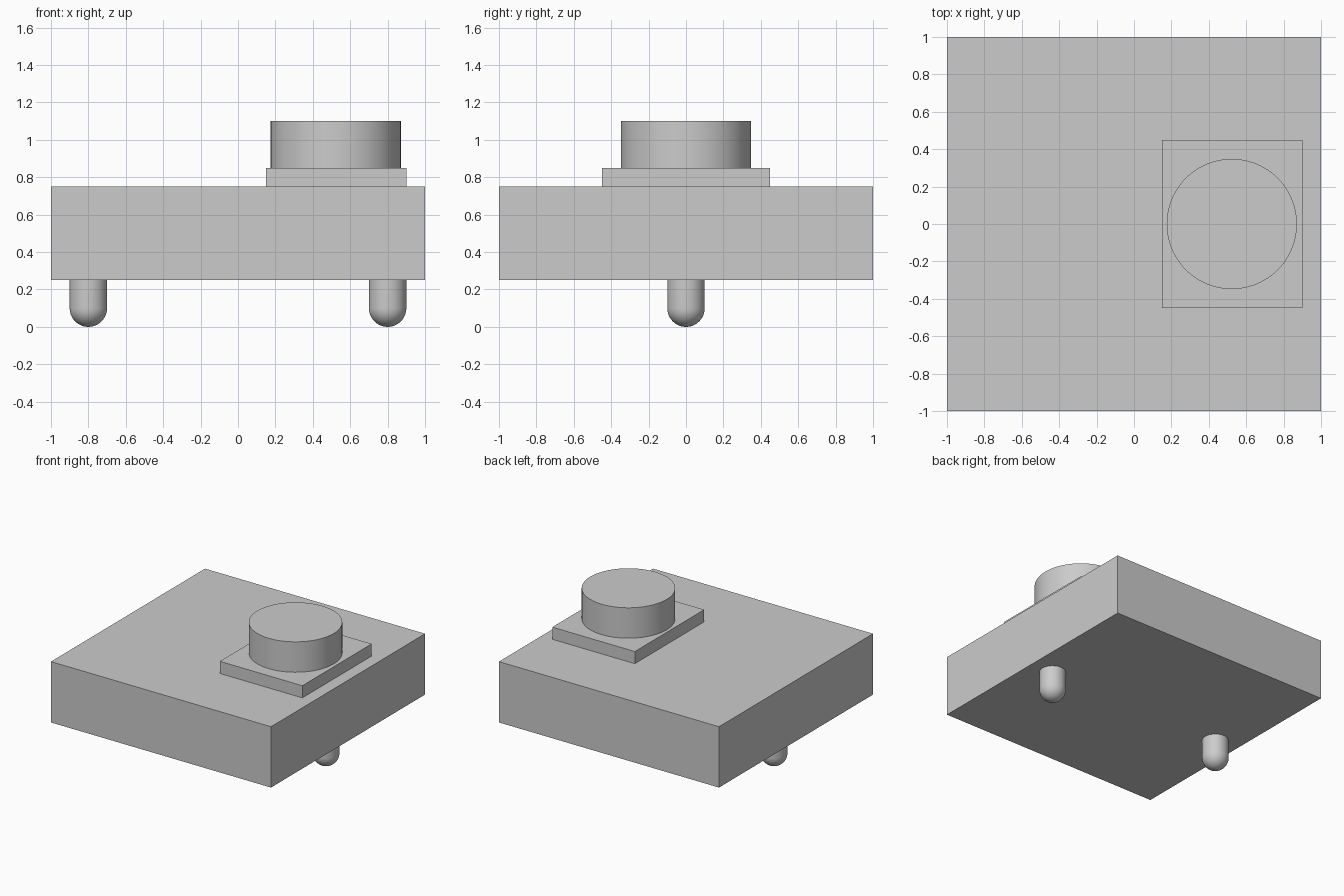
import bpy
import bmesh
from math import radians, sin, cos, pi

if "Cube" in bpy.data.objects:
    bpy.data.objects.remove(bpy.data.objects["Cube"], do_unlink=True)

# One plain grey for every part
grey = bpy.data.materials.new("light grey")
grey.use_nodes = True
grey.diffuse_color = (0.6, 0.6, 0.6, 1)
grey.node_tree.nodes["Principled BSDF"].inputs["Base Color"].default_value = grey.diffuse_color


def finish(name, smooth=False):
    obj = bpy.context.object
    obj.name = name
    obj.data.materials.append(grey)
    if smooth:
        bpy.ops.object.shade_smooth_by_angle(angle=radians(30))
    return obj


def box(name, center, size):
    bpy.ops.mesh.primitive_cube_add(size=1, location=center)
    obj = finish(name)
    obj.scale = size
    bpy.ops.object.transform_apply(location=False, rotation=False, scale=True)


def peg(name, x, radius, top):
    # Revolve a rounded-tip profile around the vertical axis
    steps = 12
    profile = [(radius * sin(i * pi / 2 / steps), radius * (1 - cos(i * pi / 2 / steps)))
               for i in range(steps + 1)]
    profile += [(radius, top), (0, top)]
    bm = bmesh.new()
    verts = [bm.verts.new((r, 0, z)) for r, z in profile]
    edges = [bm.edges.new(pair) for pair in zip(verts, verts[1:])]
    bmesh.ops.spin(bm, geom=verts + edges, cent=(0, 0, 0), axis=(0, 0, 1),
                   angle=2 * pi, steps=48)
    bmesh.ops.remove_doubles(bm, verts=bm.verts, dist=0.0001)
    bmesh.ops.recalc_face_normals(bm, faces=bm.faces)
    mesh = bpy.data.meshes.new(name)
    bm.to_mesh(mesh)
    bm.free()
    obj = bpy.data.objects.new(name, mesh)
    obj.location.x = x
    bpy.context.collection.objects.link(obj)
    bpy.ops.object.select_all(action="DESELECT")
    obj.select_set(True)
    bpy.context.view_layer.objects.active = obj
    finish(name, smooth=True)


# Square body and the raised plate on its top
box("body", (0, 0, 0.5), (2, 2, 0.5))
box("raised_plate", (0.525, 0, 0.8), (0.75, 0.9, 0.1))

# Round boss on the plate
bpy.ops.mesh.primitive_cylinder_add(vertices=96, radius=0.348, depth=0.25,
                                    location=(0.523, 0, 0.975))
finish("round_boss", smooth=True)

# Two round-tipped pegs under the body
for side, x in (("left", 0.8), ("right", -0.8)):
    peg(side + "_peg", x, 0.1, 0.25)
